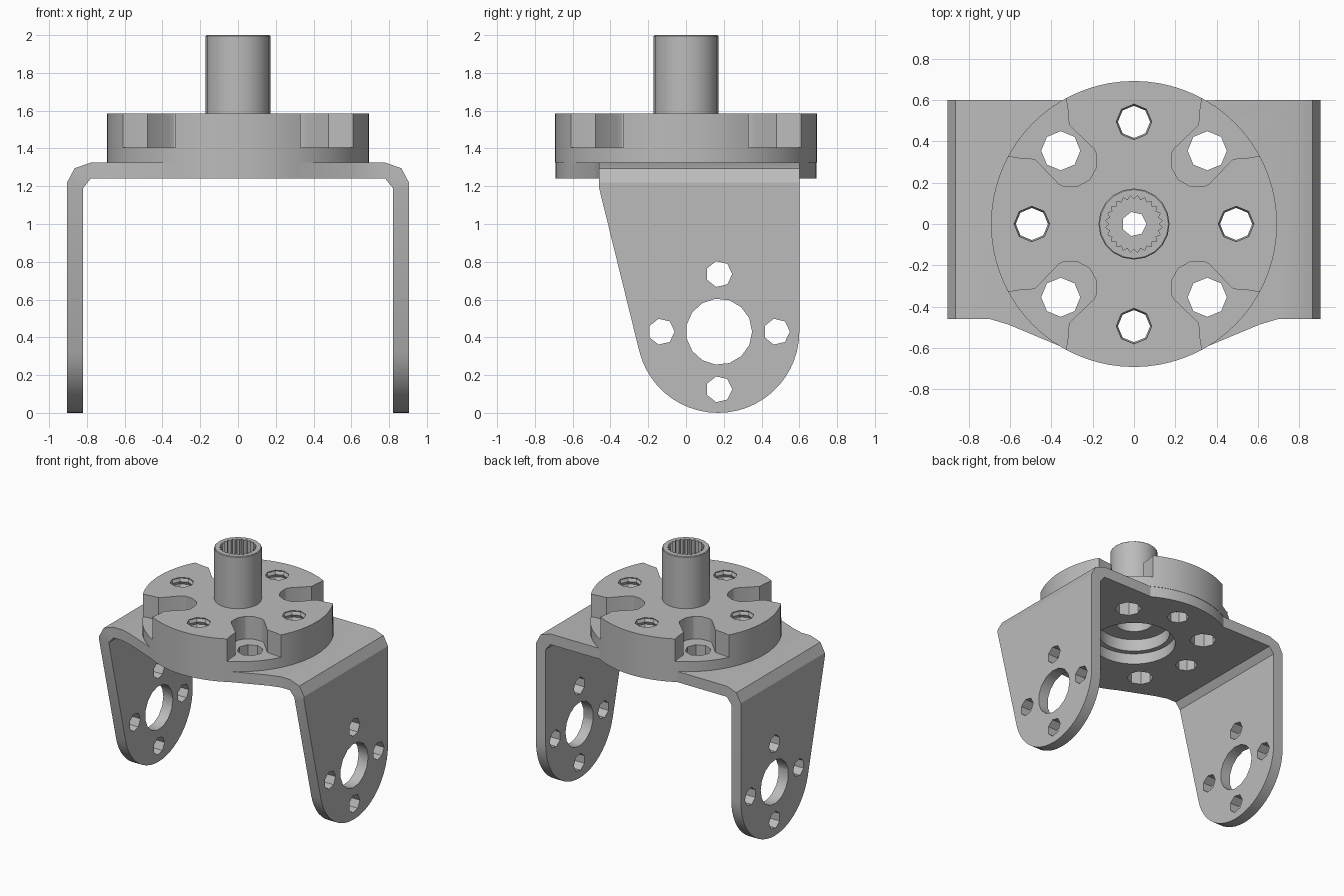
import bpy, bmesh
from math import sin, cos, pi, radians

if "Cube" in bpy.data.objects:
    bpy.data.objects.remove(bpy.data.objects["Cube"], do_unlink=True)

steel = bpy.data.materials.new("grey_steel")
steel.use_nodes = True
grey = (0.5, 0.5, 0.5, 1)
steel.diffuse_color = grey
steel.node_tree.nodes["Principled BSDF"].inputs["Base Color"].default_value = grey


def make(name, bm):
    bmesh.ops.recalc_face_normals(bm, faces=bm.faces)
    mesh = bpy.data.meshes.new(name)
    bm.to_mesh(mesh)
    bm.free()
    mesh.materials.append(steel)
    ob = bpy.data.objects.new(name, mesh)
    bpy.context.collection.objects.link(ob)
    return ob


def add_prism(bm, pts, lo, hi, axis="z"):
    """Extrude a 2D outline along an axis."""
    place = {"x": lambda a, b, h: (h, a, b),
             "y": lambda a, b, h: (a, h, b),
             "z": lambda a, b, h: (a, b, h)}[axis]
    rings = [[bm.verts.new(place(a, b, h)) for a, b in pts] for h in (lo, hi)]
    skin(bm, rings)


def skin(bm, rings):
    n = len(rings[0])
    for r0, r1 in zip(rings, rings[1:]):
        for i in range(n):
            j = (i + 1) % n
            bm.faces.new((r0[i], r0[j], r1[j], r1[i]))
    bm.faces.new(rings[0])
    bm.faces.new(rings[-1])


def add_lathe(bm, profile, sides, centre=(0, 0)):
    """Solid of revolution about z from (radius, height) pairs."""
    skin(bm, [[bm.verts.new((centre[0] + x, centre[1] + y, z))
               for x, y in arc(0, 0, r, 0, 360 - 360 / sides, sides - 1)]
              for r, z in profile])


def arc(cx, cy, r, start, end, steps):
    return [(cx + r * cos(radians(start + (end - start) * i / steps)),
             cy + r * sin(radians(start + (end - start) * i / steps)))
            for i in range(steps + 1)]


def circle(cx, cy, r, n):
    return arc(cx, cy, r, 0, 360 - 360 / n, n - 1)


def cut(ob, cutter_bm, operation="DIFFERENCE"):
    cutter = make("cutter", cutter_bm)
    cutter.hide_render = True
    mod = ob.modifiers.new("cut", "BOOLEAN")
    mod.object, mod.operation, mod.solver = cutter, operation, "EXACT"
    bpy.context.view_layer.objects.active = ob
    bpy.ops.object.modifier_apply(modifier=mod.name)
    bpy.data.objects.remove(cutter, do_unlink=True)


def cut_prisms(ob, jobs, operation="DIFFERENCE"):
    bm = bmesh.new()
    for job in jobs:
        add_prism(bm, *job)
    cut(ob, bm, operation)


def mirror_x(pts):
    return pts + [(-x, y) for x, y in reversed(pts)]


diagonals = [(sx, sy) for sx in (1, -1) for sy in (1, -1)]
cardinals = [(1, 0), (0, 1), (-1, 0), (0, -1)]
BOLT, SLOT_BOLT = 0.495, 0.355

# Folded U bracket: bent strip trimmed by its plan and side outlines
half_strip = [(0.905, 0), (0.905, 1.22), (0.865, 1.295), (0.78, 1.325)]
inner_strip = [(0.78, 1.24), (0.82, 1.19), (0.82, 0)]
strip = half_strip + [(-x, z) for x, z in reversed(half_strip)]
strip += [(-x, z) for x, z in reversed(inner_strip)] + inner_strip
bm = bmesh.new()
add_prism(bm, strip, -0.8, 0.8, "y")
bracket = make("folded_bracket", bm)

front = [(1, -0.46), (0.7, -0.46), (0.61, -0.487)] + arc(0, 0, 0.69, -60, -90, 10)[:-1]
back = arc(0, 0, 0.69, 90, 60, 10)[1:] + [(0.4, 0.6), (1, 0.6)]
plan = front + [(0, -0.69)] + [(-x, y) for x, y in reversed(front)]
plan += [(-x, y) for x, y in reversed(back)] + [(0, 0.69)] + back
cut_prisms(bracket, [(plan, -0.1, 1.6)], "INTERSECT")

side = [(-0.46, 1.19), (-0.9, 1.19), (-0.9, 1.5), (0.9, 1.5), (0.9, 1.19), (0.6, 1.19)]
side += arc(0.17, 0.43, 0.43, 0, -166, 24)
cut_prisms(bracket, [(side, -1.1, 1.1, "x")], "INTERSECT")

# Leg holes, one bearing hole with four bolt holes around it
leg_holes = [(circle(0.175, 0.43, 0.175, 15), -1.1, 1.1, "x")]
leg_holes += [(circle(0.175 + 0.305 * a, 0.43 + 0.305 * b, 0.07, 7), -1.1, 1.1, "x")
              for a, b in cardinals]
cut_prisms(bracket, leg_holes)

# Plate holes
plate_holes = [(circle(0, 0, 0.3, 32), 1.1, 1.5)]
plate_holes += [(circle(a * BOLT, b * BOLT, 0.08, 8), 1.1, 1.5) for a, b in cardinals]
plate_holes += [(circle(a * SLOT_BOLT, b * SLOT_BOLT, 0.095, 8), 1.1, 1.5) for a, b in diagonals]
cut_prisms(bracket, plate_holes)

# Round flange with four open pockets on the diagonals
bm = bmesh.new()
add_lathe(bm, [(0.693, 1.325), (0.693, 1.585)], 72)
flange = make("round_flange", bm)
half_pocket = [(0.8, 0.345), (0.61, 0.33), (0.55, 0.32), (0.48, 0.315), (0.365, 0.195),
               (0.34, 0.182), (0.27, 0.185), (0.215, 0.215)]
pocket = half_pocket + [(y, x) for x, y in reversed(half_pocket[:-1])] + [(0.8, 0.8)]
cut_prisms(flange, [([(a * x, b * y) for x, y in pocket], 1.405, 1.7) for a, b in diagonals])
cut_prisms(flange, [(circle(a * SLOT_BOLT, b * SLOT_BOLT, 0.095, 8), 1.2, 1.5)
                    for a, b in diagonals])

# Threaded bolt holes
thread = [(0.078 if i % 2 else 0.09, 1.3 + 0.0231 * i) for i in range(14)]
bm = bmesh.new()
for a, b in cardinals:
    add_lathe(bm, thread, 8, (a * BOLT, b * BOLT))
cut(flange, bm)

# Stepped recess under the flange
bm = bmesh.new()
add_lathe(bm, [(0.26, 1.2), (0.26, 1.42), (0.14, 1.42), (0.14, 1.7)], 32)
cut(flange, bm)

# Collar at the foot of the shaft
bm = bmesh.new()
add_lathe(bm, [(0.235, 1.58), (0.235, 1.615), (0.228, 1.625), (0.16, 1.625), (0.16, 1.58)], 24)
collar = make("shaft_collar", bm)
cut_prisms(collar, [(circle(0, 0, 0.155, 24), 1.5, 1.7)])

# Hollow shaft with internal splines
bm = bmesh.new()
add_lathe(bm, [(0.172, 1.57), (0.172, 1.995), (0.167, 2.0)], 20)
shaft = make("splined_shaft", bm)
teeth = 24
spline = []
for i in range(teeth * 2):
    r = 0.138 if i % 2 else 0.12
    spline.append((r * cos(pi * i / teeth), r * sin(pi * i / teeth)))
cut_prisms(shaft, [(spline, 1.7, 2.2)])
cut_prisms(shaft, [(circle(0, 0, 0.06, 7), 1.4, 1.9)])

# Smooth the round walls, keep hard edges
for ob in (bracket, flange, collar, shaft):
    bpy.ops.object.select_all(action="DESELECT")
    ob.select_set(True)
    bpy.context.view_layer.objects.active = ob
    bpy.ops.object.shade_smooth_by_angle(angle=radians(28))
